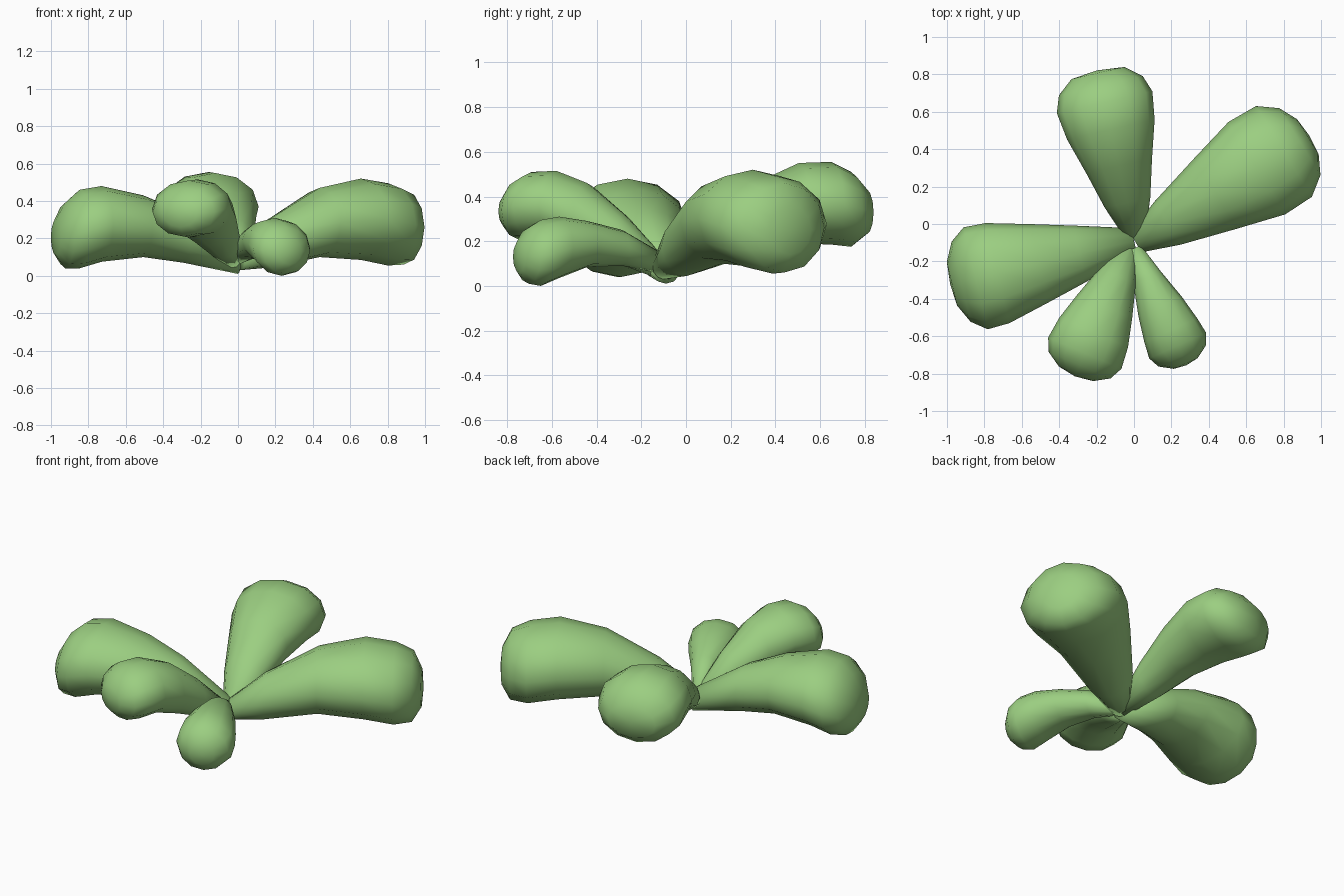
import bpy, bmesh, math
from mathutils import Vector

if "Cube" in bpy.data.objects:
    bpy.data.objects.remove(bpy.data.objects["Cube"])

green = bpy.data.materials.new("leaf_green")
green.diffuse_color = (0.33, 0.62, 0.22, 1)
green.use_nodes = True
green.node_tree.nodes["Principled BSDF"].inputs["Base Color"].default_value = green.diffuse_color
SIDES = 12


def leaf(name, base, toward, stations, tip):
    """Loft a plump leaf; stations are (distance, half width, top z, bottom z)."""
    u = Vector((toward[0] - base[0], toward[1] - base[1], 0)).normalized()
    n = Vector((-u.y, u.x, 0))
    origin = Vector((base[0], base[1], 0))
    bm = bmesh.new()
    rings = []
    for s, w, top, bottom in stations:
        centre = origin + u * s + Vector((0, 0, (top + bottom) / 2))
        half = (top - bottom) / 2
        ring = []
        for i in range(SIDES):
            a = 2 * math.pi * i / SIDES
            ring.append(bm.verts.new(centre + n * (w * math.cos(a))
                                     + Vector((0, 0, half * math.sin(a)))))
        rings.append(ring)
    for a, b in zip(rings, rings[1:]):
        for i in range(SIDES):
            j = (i + 1) % SIDES
            bm.faces.new((a[i], a[j], b[j], b[i]))
    # closed stem end and rounded tip
    bm.faces.new(rings[0])
    end = bm.verts.new(origin + u * tip[0] + Vector((0, 0, tip[1])))
    for i in range(SIDES):
        bm.faces.new((rings[-1][i], rings[-1][(i + 1) % SIDES], end))
    bmesh.ops.recalc_face_normals(bm, faces=bm.faces)
    for f in bm.faces:
        f.smooth = True
    mesh = bpy.data.meshes.new(name)
    bm.to_mesh(mesh)
    bm.free()
    mesh.materials.append(green)
    bpy.context.collection.objects.link(bpy.data.objects.new(name, mesh))


# large leaf to the right
leaf("right_leaf", (0.01, -0.1), (0.87, 0.43),
     [(0, .06, .15, .03), (.2, .135, .31, .045), (.5, .22, .47, .10),
      (.76, .29, .52, .085), (.93, .285, .495, .055), (1.03, .21, .46, .06),
      (1.08, .11, .36, .14)], (1.09, .25))

# large leaf to the left
leaf("left_leaf", (0, -0.09), (-0.93, -0.31),
     [(0, .07, .15, .01), (.3, .155, .34, .07), (.52, .215, .43, .10),
      (.75, .275, .48, .075), (.87, .28, .46, .04), (.95, .22, .39, .04),
      (1.0, .12, .30, .11)], (1.01, .2))

# back leaf
leaf("back_leaf", (0.01, -0.08), (-0.15, 0.62),
     [(0, .05, .14, .03), (.2, .125, .31, .09), (.4, .18, .46, .16),
      (.6, .24, .55, .19), (.75, .262, .555, .185), (.84, .23, .51, .175),
      (.91, .145, .43, .23)], (.925, .34))

# front left leaf
leaf("front_left_leaf", (-0.02, -0.12), (-0.25, -0.66),
     [(0, .045, .15, .03), (.17, .105, .32, .09), (.35, .16, .46, .16),
      (.5, .2, .515, .21), (.62, .213, .51, .205), (.69, .18, .47, .21),
      (.74, .1, .41, .26)], (.755, .34))

# small front right leaf
leaf("front_right_leaf", (0, -0.13), (0.22, -0.62),
     [(0, .04, .16, .06), (.17, .08, .25, .09), (.34, .127, .29, .085),
      (.48, .155, .31, .035), (.57, .167, .295, .0), (.63, .14, .26, .01),
      (.675, .07, .2, .06)], (.685, .13))
